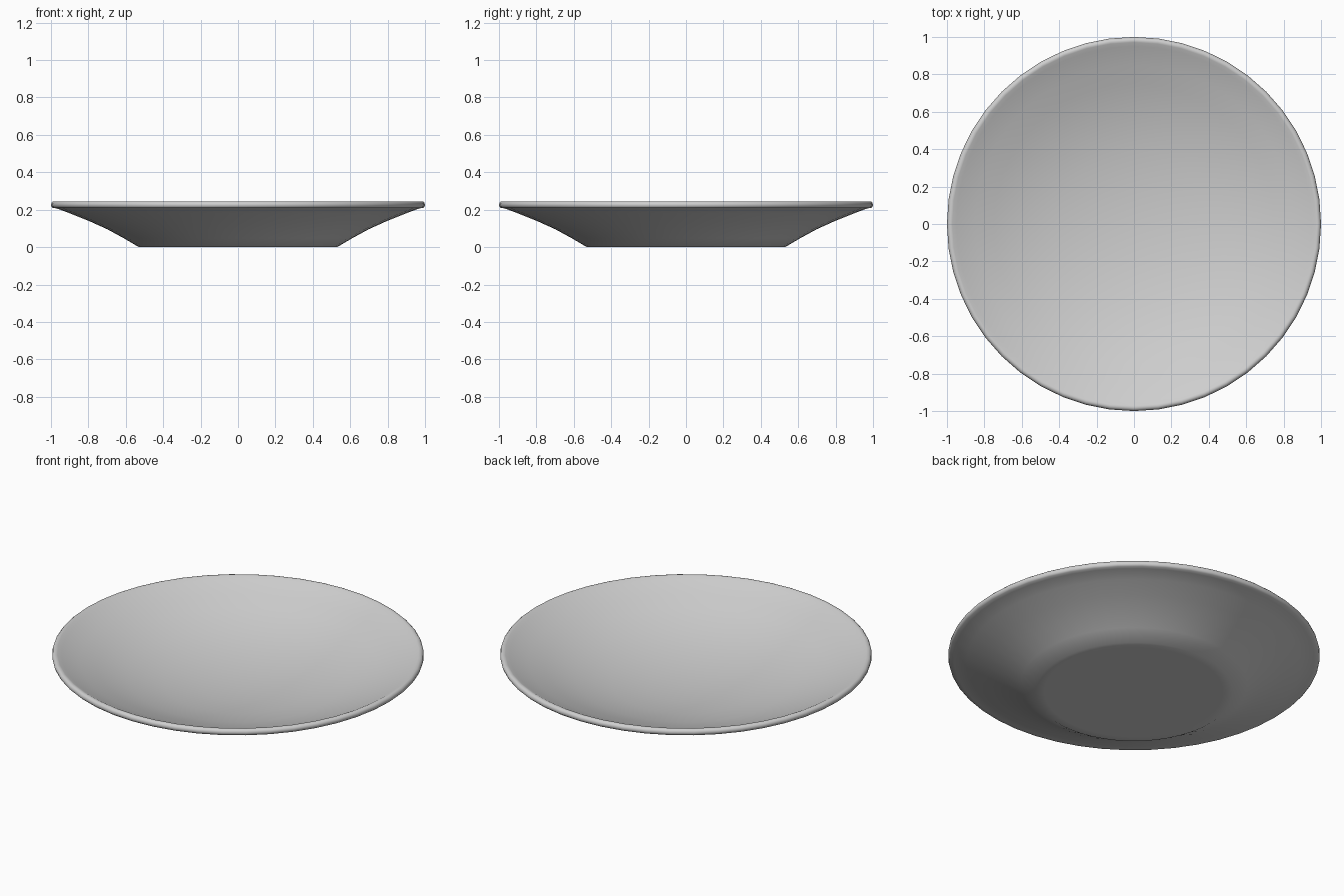
import bpy, bmesh
from math import cos, sin, radians
from mathutils import Vector

cube = bpy.data.objects.get("Cube")
if cube:
    bpy.data.objects.remove(cube, do_unlink=True)

SEGMENTS = 48

# Glaze material
glaze = bpy.data.materials.new("light_grey_glaze")
glaze.use_nodes = True
colour = (0.62, 0.62, 0.62, 1)
glaze.diffuse_color = colour
glaze.node_tree.nodes["Principled BSDF"].inputs["Base Color"].default_value = colour

# Cross-section (radius, height): underside, rounded rim, then inner bowl
underside = [(0, 0), (0.48, 0), (0.53, 0), (0.61, 0.047), (0.7, 0.096),
             (0.8, 0.141), (0.9, 0.181), (0.97, 0.207)]
rim_centre, rim_radius = Vector((0.981, 0.226)), 0.019
rim = [(rim_centre.x + rim_radius * cos(radians(a)), rim_centre.y + rim_radius * sin(radians(a)))
       for a in range(-60, 121, 30)]
bowl = [(0.95, 0.231), (0.85, 0.193), (0.75, 0.154), (0.6, 0.104),
        (0.4, 0.061), (0.2, 0.038), (0, 0.03)]
profile = underside + rim + bowl

# Plate spun around the vertical axis
bm = bmesh.new()
verts = [bm.verts.new((r, 0, z)) for r, z in profile]
edges = [bm.edges.new(pair) for pair in zip(verts, verts[1:])]
bmesh.ops.spin(bm, geom=verts + edges, cent=(0, 0, 0), axis=(0, 0, 1),
               angle=radians(360), steps=SEGMENTS, use_duplicate=False)
bmesh.ops.remove_doubles(bm, verts=bm.verts, dist=0.0005)
bmesh.ops.recalc_face_normals(bm, faces=bm.faces)
for face in bm.faces:
    face.smooth = True

mesh = bpy.data.meshes.new("plate")
bm.to_mesh(mesh)
bm.free()
mesh.materials.append(glaze)
plate = bpy.data.objects.new("plate", mesh)
bpy.context.collection.objects.link(plate)
